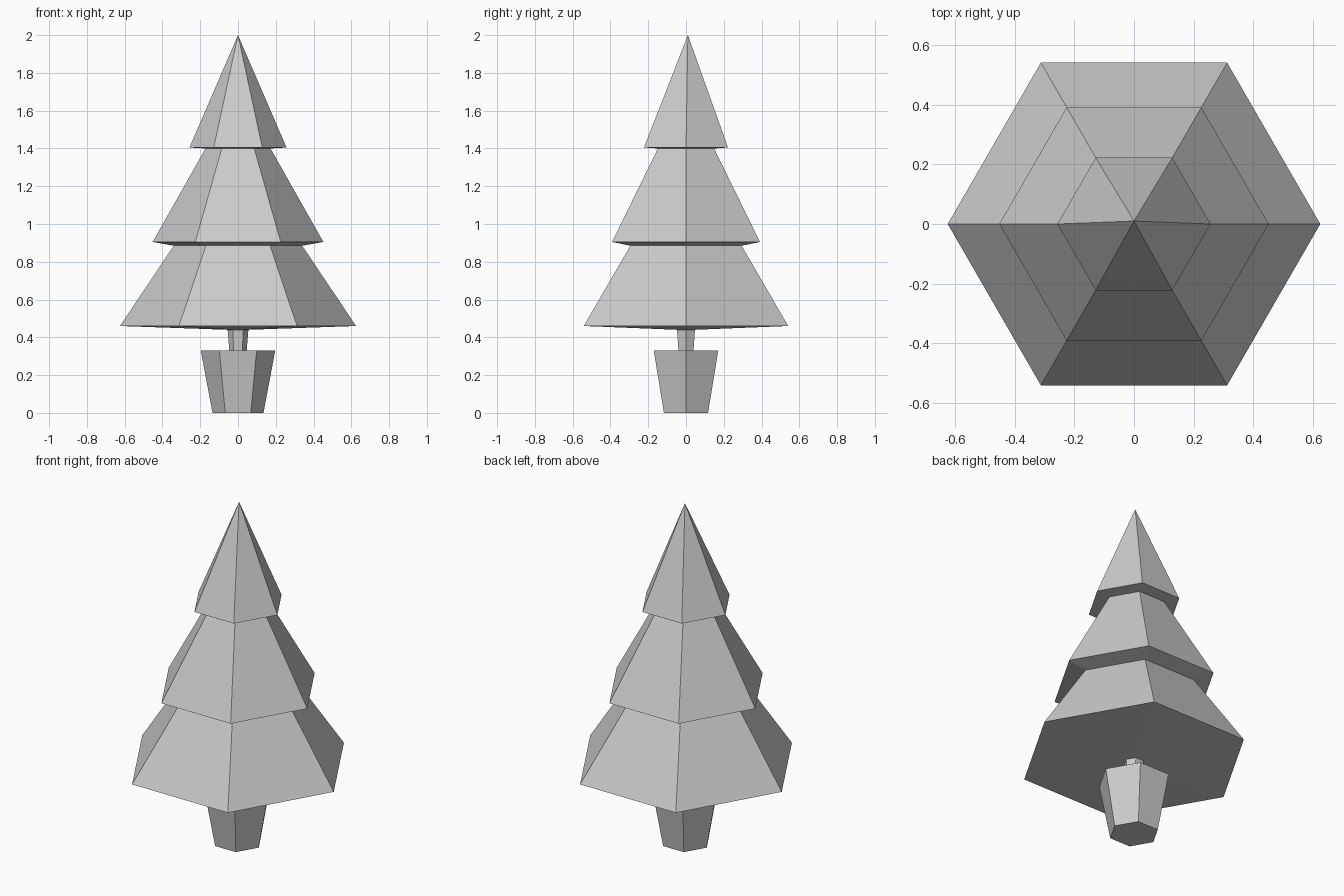
import bpy
import bmesh
from math import cos, sin, pi

cube = bpy.data.objects.get("Cube")
if cube:
    bpy.data.objects.remove(cube, do_unlink=True)

SIDES = 6

# One plain grey for the whole tree
grey = bpy.data.materials.new("light grey")
grey.use_nodes = True
colour = (0.6, 0.6, 0.6, 1)
grey.diffuse_color = colour
bsdf = next(n for n in grey.node_tree.nodes if n.type == 'BSDF_PRINCIPLED')
bsdf.inputs["Base Color"].default_value = colour


def hex_part(name, profile, tip_y=0.0, cap_bottom=False):
    """Sweep (radius, height) points round six sides; radius 0 makes a tip."""
    bm = bmesh.new()
    rings = []
    for r, z in profile:
        if r == 0:
            rings.append([bm.verts.new((0, tip_y, z))])
        else:
            rings.append([bm.verts.new((r * cos(2 * pi * i / SIDES),
                                        r * sin(2 * pi * i / SIDES), z))
                          for i in range(SIDES)])
    for low, high in zip(rings, rings[1:]):
        for i in range(SIDES):
            j = (i + 1) % SIDES
            if len(high) == 1:
                bm.faces.new((low[i], low[j], high[0]))
            else:
                bm.faces.new((low[i], low[j], high[j], high[i]))
    if cap_bottom:
        bm.faces.new(rings[0][::-1])
    mesh = bpy.data.meshes.new(name)
    bm.to_mesh(mesh)
    bm.free()
    mesh.materials.append(grey)
    obj = bpy.data.objects.new(name, mesh)
    bpy.context.collection.objects.link(obj)
    return obj


# Tapered pot with a flat top that meets the trunk
hex_part("pot", [(0.135, 0), (0.197, 0.33), (0.046, 0.33)], cap_bottom=True)

# Short trunk, slightly wider at the top
hex_part("trunk", [(0.046, 0.33), (0.055, 0.44)])

# Three foliage tiers, each with a shallow sloping underside
hex_part("lower_foliage", [(0.055, 0.44), (0.625, 0.46), (0.34, 0.885)])
hex_part("middle_foliage", [(0.34, 0.885), (0.452, 0.905), (0.172, 1.40)])
hex_part("top_foliage", [(0.172, 1.40), (0.257, 1.405), (0, 2.0)], tip_y=0.01)
